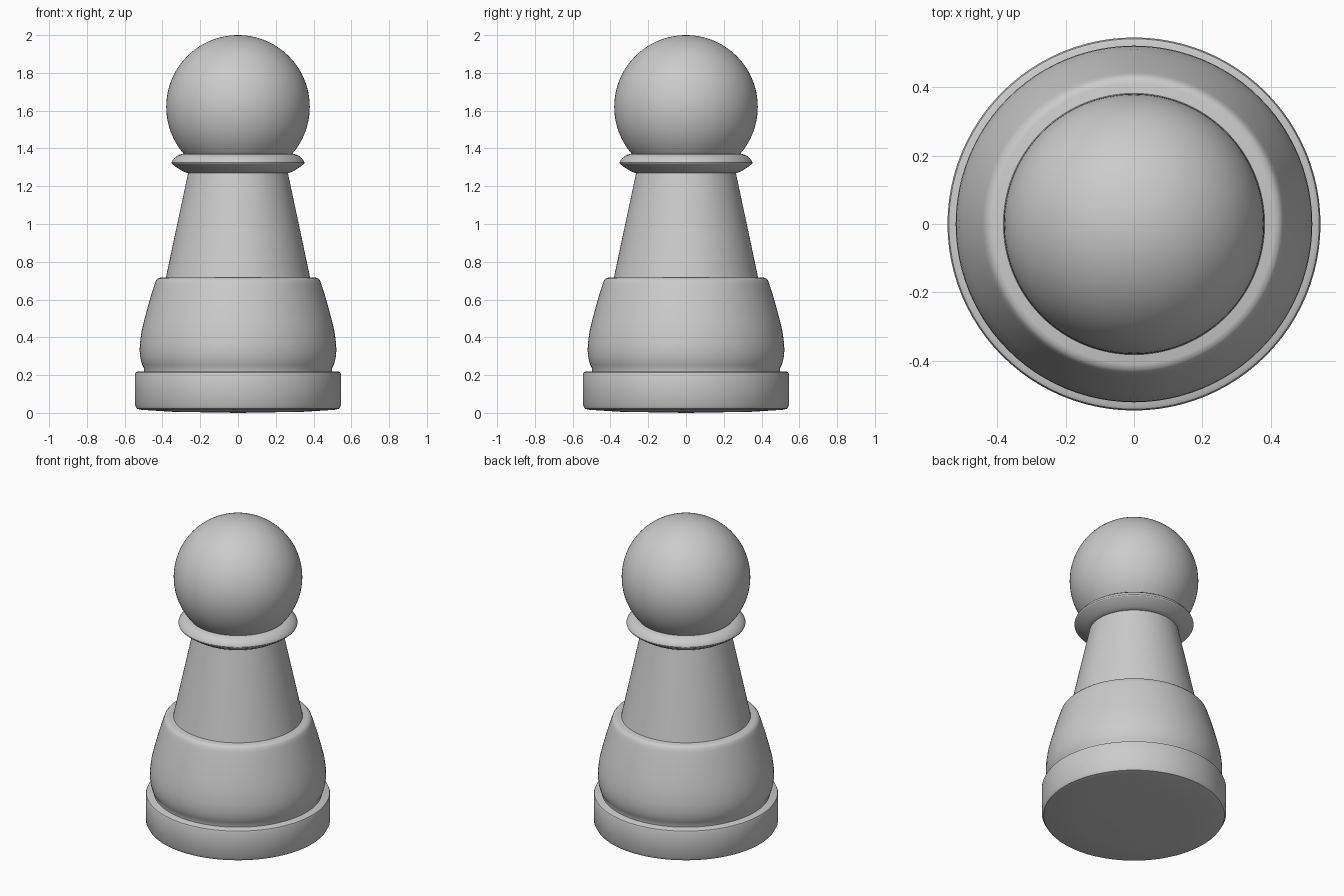
import bpy, bmesh, math

if "Cube" in bpy.data.objects:
    bpy.data.objects.remove(bpy.data.objects["Cube"])


def smooth(obj):
    bpy.ops.object.select_all(action='DESELECT')
    obj.select_set(True)
    bpy.context.view_layer.objects.active = obj
    bpy.ops.object.shade_smooth_by_angle(angle=math.radians(30))


def lathe(name, profile, steps=96):
    """Spin a (radius, height) profile, running axis to axis, around z."""
    bm = bmesh.new()
    verts = [bm.verts.new((r, 0, z)) for r, z in profile]
    edges = [bm.edges.new(pair) for pair in zip(verts, verts[1:])]
    bmesh.ops.spin(bm, geom=verts + edges, cent=(0, 0, 0), axis=(0, 0, 1),
                   angle=math.tau, steps=steps)
    bmesh.ops.remove_doubles(bm, verts=bm.verts, dist=1e-4)
    bmesh.ops.recalc_face_normals(bm, faces=bm.faces)
    mesh = bpy.data.meshes.new(name)
    bm.to_mesh(mesh)
    bm.free()
    obj = bpy.data.objects.new(name, mesh)
    bpy.context.collection.objects.link(obj)
    smooth(obj)
    return obj


# Foot disc with softened rims and a slightly domed underside
lathe("base", [(0, 0), (0.35, 0.006), (0.51, 0.016), (0.535, 0.022),
               (0.545, 0.04), (0.545, 0.205), (0.541, 0.215),
               (0.53, 0.22), (0, 0.22)])

# Bulging lower body with a rounded shoulder
lathe("lower_body", [(0, 0.21), (0.497, 0.21), (0.497, 0.235), (0.508, 0.255),
                     (0.517, 0.29), (0.521, 0.33), (0.519, 0.37),
                     (0.511, 0.43), (0.497, 0.49), (0.478, 0.56),
                     (0.458, 0.63), (0.442, 0.68), (0.435, 0.70),
                     (0.425, 0.711), (0.41, 0.716), (0, 0.716)])

# Tapered stem
lathe("stem", [(0, 0.70), (0.385, 0.70), (0.38, 0.725), (0.262, 1.28), (0, 1.28)])

# Thin flared collar
lathe("collar", [(0, 1.27), (0.268, 1.27), (0.29, 1.278), (0.33, 1.303),
                 (0.35, 1.319), (0.352, 1.325), (0.35, 1.332),
                 (0.338, 1.348), (0.32, 1.362), (0.298, 1.371), (0, 1.371)])

# Ball head
bpy.ops.mesh.primitive_uv_sphere_add(segments=96, ring_count=48, radius=0.38,
                                     location=(0, 0, 1.62))
head = bpy.context.object
head.name = "head"
smooth(head)
